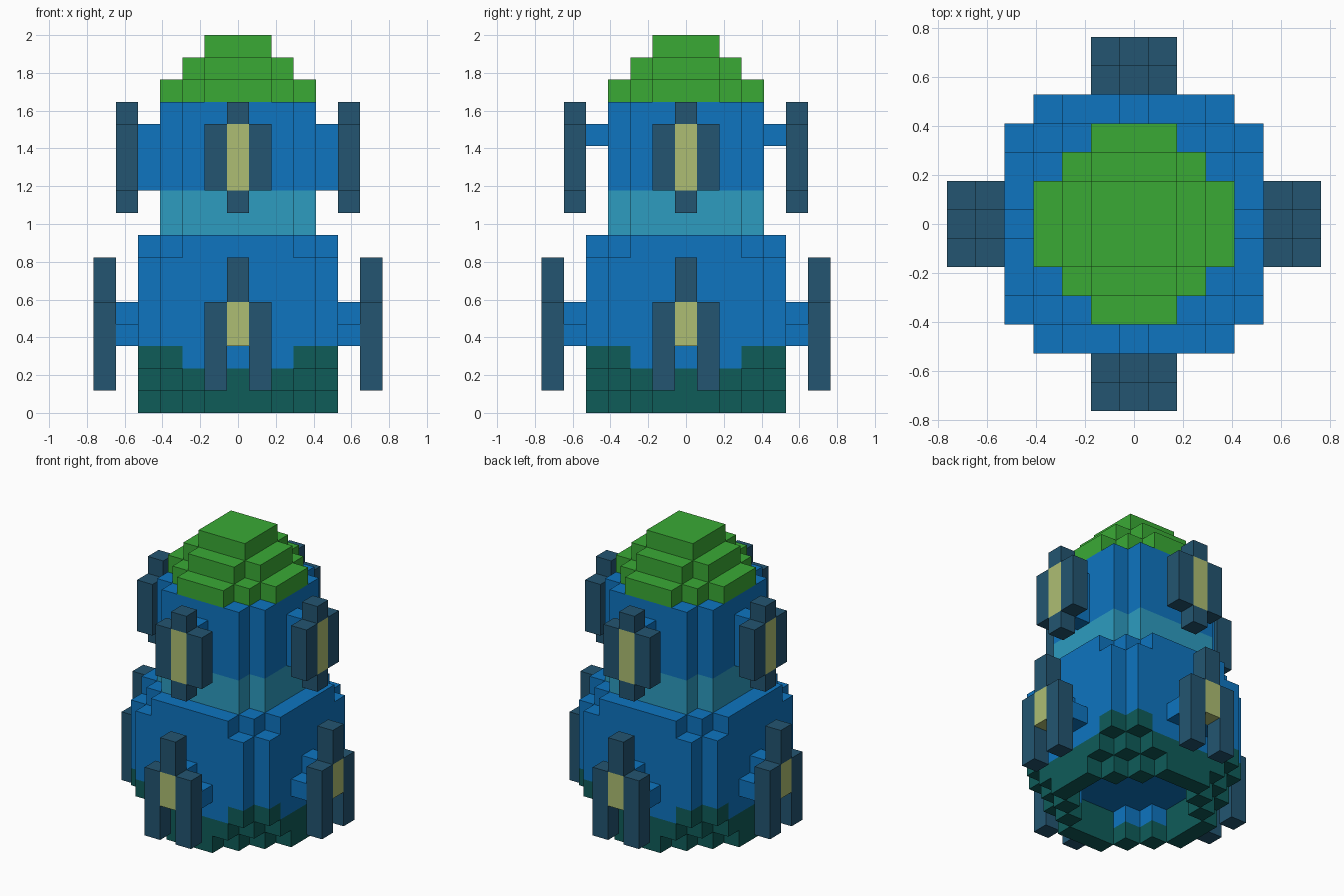
import bpy, bmesh, math
from mathutils import Matrix, Vector

cube = bpy.data.objects.get("Cube")
if cube:
    bpy.data.objects.remove(cube, do_unlink=True)

U = 2 / 17  # edge length of one block


def material(name, rgb):
    lin = [(c / 255 / 12.92) if c < 10 else ((c / 255 + 0.055) / 1.055) ** 2.4 for c in rgb]
    m = bpy.data.materials.new(name)
    m.use_nodes = True
    m.diffuse_color = (*lin, 1)
    m.node_tree.nodes["Principled BSDF"].inputs["Base Color"].default_value = (*lin, 1)
    return m


GREEN = material("leaf green", (58, 170, 53))
BLUE = material("bright blue", (14, 117, 192))
NAVY = material("slate navy", (35, 85, 113))
AQUA = material("aqua", (45, 156, 192))
PINE = material("dark pine", (15, 92, 89))
STRAW = material("straw yellow", (174, 190, 115))


def add_object(name, bm, mat):
    bmesh.ops.recalc_face_normals(bm, faces=bm.faces)
    bmesh.ops.scale(bm, vec=(U, U, U), verts=bm.verts)
    mesh = bpy.data.meshes.new(name)
    bm.to_mesh(mesh)
    bm.free()
    mesh.materials.append(mat)
    ob = bpy.data.objects.new(name, mesh)
    bpy.context.collection.objects.link(ob)
    return ob


def tiers(name, mat, layers):
    """Stack of stepped prisms; each layer is (quadrant steps, bottom, top)."""
    bm = bmesh.new()
    for steps, z0, z1 in layers:
        quad = [steps[0]]
        for (x, y), (x2, y2) in zip(steps, steps[1:]):
            quad += [(x2, y), (x2, y2)]
        pts = []
        for _ in range(4):
            pts += quad
            quad = [(-y, x) for x, y in quad]
        base = bm.faces.new([bm.verts.new((x, y, z0)) for x, y in pts])
        new = bmesh.ops.extrude_face_region(bm, geom=[base], use_keep_orig=True)["geom"]
        up = [v for v in new if isinstance(v, bmesh.types.BMVert)]
        bmesh.ops.translate(bm, vec=(0, 0, z1 - z0), verts=up)
    return add_object(name, bm, mat)


def boxes(name, mat, specs, turns=(0,)):
    """Boxes (x0, x1, y0, y1, z0, z1), repeated at quarter turns about z."""
    bm = bmesh.new()
    for k in turns:
        rot = Matrix.Rotation(k * math.pi / 2, 4, 'Z')
        for x0, x1, y0, y1, z0, z1 in specs:
            centre = Vector((x0 + x1, y0 + y1, z0 + z1)) / 2
            size = Matrix.Diagonal((x1 - x0, y1 - y0, z1 - z0, 1))
            bmesh.ops.create_cube(bm, size=1, matrix=rot @ Matrix.Translation(centre) @ size)
    return add_object(name, bm, mat)


ALL = range(4)
CROSS7 = [(3.5, 2.5), (2.5, 3.5)]

# Hollow base: two stepped rings and raised corners
boxes("base_ring", PINE, [
    (-1.5, 1.5, -4.5, -3.5, 0, 1), (1.5, 2.5, 2.5, 3.5, 0, 1), (2.5, 3.5, 1.5, 2.5, 0, 1),
    (-2.5, 2.5, -4.5, -3.5, 1, 2), (2.5, 3.5, 2.5, 3.5, 1, 2),
    (2.5, 4.5, 2.5, 3.5, 2, 3), (2.5, 3.5, 3.5, 4.5, 2, 3)], ALL)
boxes("base_inner_corners", BLUE, [
    (1.5, 2.5, 2.5, 3.5, 1, 2), (2.5, 3.5, 1.5, 2.5, 1, 2)], ALL)

# Body from bottom to top
tiers("lower_body", BLUE, [
    ([(4.5, 2.5), (2.5, 4.5)], 2, 3),
    ([(4.5, 3.5), (3.5, 4.5)], 3, 7),
    ([(4.5, 2.5), (3.5, 3.5), (2.5, 4.5)], 7, 8)])
tiers("waist_band", AQUA, [(CROSS7, 8, 10)])
tiers("upper_body", BLUE, [(CROSS7, 10, 14)])
tiers("stepped_cap", GREEN, [
    ([(3.5, 1.5), (2.5, 2.5), (1.5, 3.5)], 14, 15),
    ([(2.5, 1.5), (1.5, 2.5)], 15, 16),
    ([(1.5, 1.5)], 16, 17)])

# Upper and lower fins with their arms on all four sides
for k, side in enumerate(("front", "left", "back", "right")):
    boxes(f"upper_fin_{side}", NAVY, [
        (-1.5, -0.5, -5.5, -4.5, 10, 13), (0.5, 1.5, -5.5, -4.5, 10, 13),
        (-0.5, 0.5, -5.5, -4.5, 9, 10), (-0.5, 0.5, -5.5, -4.5, 13, 14)], [k])
    boxes(f"upper_panel_{side}", STRAW, [(-0.5, 0.5, -5.5, -4.5, 10, 13)], [k])
    arm_bottom = 10 if k % 2 else 12
    boxes(f"upper_arm_{side}", BLUE, [(-0.5, 0.5, -4.5, -3.5, arm_bottom, 13)], [k])

    boxes(f"lower_fin_{side}", NAVY, [
        (-1.5, -0.5, -6.5, -5.5, 1, 5), (0.5, 1.5, -6.5, -5.5, 1, 5),
        (-0.5, 0.5, -6.5, -5.5, 5, 7)], [k])
    boxes(f"lower_panel_{side}", STRAW, [(-0.5, 0.5, -6.5, -5.5, 3, 5)], [k])
    boxes(f"lower_arm_{side}", BLUE, [
        (-1.5, 1.5, -5.5, -4.5, 3, 4), (-0.5, 0.5, -5.5, -4.5, 4, 5)], [k])
